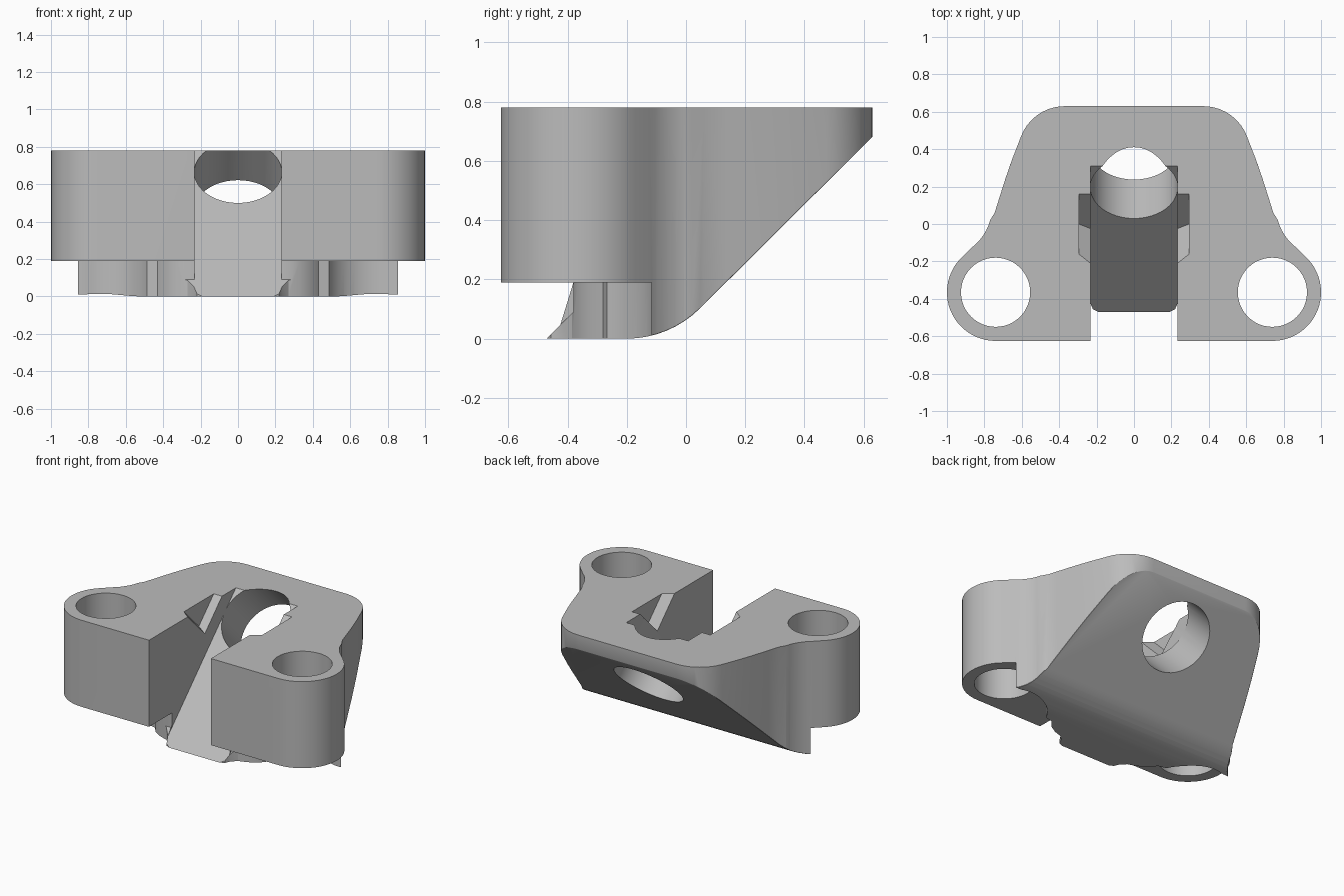
import bpy, bmesh
from math import sin, cos, pi, radians, sqrt
from mathutils import Vector, Matrix

old = bpy.data.objects.get("Cube")
if old:
    bpy.data.objects.remove(old, do_unlink=True)

grey = bpy.data.materials.new("plain grey")
grey.use_nodes = True
grey.diffuse_color = (0.5, 0.5, 0.5, 1)
grey.node_tree.nodes["Principled BSDF"].inputs["Base Color"].default_value = (0.5, 0.5, 0.5, 1)

X, Y, Z = Vector((1, 0, 0)), Vector((0, 1, 0)), Vector((0, 0, 1))
UP_RAMP = (Y + Z) / sqrt(2)      # along the ramp
OFF_RAMP = (Z - Y) / sqrt(2)     # square to the ramp


def prism(name, pts, u, v, w, lo, hi):
    """Extrude a profile drawn on axes u, v along axis w."""
    bm = bmesh.new()
    verts = [bm.verts.new(u * a + v * b + w * lo) for a, b in pts]
    face = bm.faces.new(verts)
    out = bmesh.ops.extrude_face_region(bm, geom=[face])
    moved = [g for g in out["geom"] if isinstance(g, bmesh.types.BMVert)]
    bmesh.ops.translate(bm, verts=moved, vec=w * (hi - lo))
    bmesh.ops.recalc_face_normals(bm, faces=bm.faces)
    mesh = bpy.data.meshes.new(name)
    bm.to_mesh(mesh)
    bm.free()
    mesh.materials.append(grey)
    ob = bpy.data.objects.new(name, mesh)
    bpy.context.scene.collection.objects.link(ob)
    return ob


def arc(cx, cy, r, start, end, n):
    angles = [radians(start + (end - start) * i / n) for i in range(n + 1)]
    return [(cx + r * cos(a), cy + r * sin(a)) for a in angles]


def mirrored(half):
    return half + [(-x, y) for x, y in reversed(half)]


def boolean(target, cutter, operation="DIFFERENCE"):
    bpy.context.view_layer.objects.active = target
    mod = target.modifiers.new("cut", "BOOLEAN")
    mod.operation = operation
    mod.solver = "EXACT"
    mod.object = cutter
    bpy.ops.object.modifier_apply(modifier=mod.name)
    bpy.data.objects.remove(cutter, do_unlink=True)


# Plan outline: rounded back, concave flanks, round ears
EAR = (0.74, -0.365)
TOP = 0.78
outline = arc(0.37, 0.38, 0.25, 90, 22, 10)
outline += [(0.65, 0.35), (0.685, 0.25), (0.72, 0.14), (0.745, 0.06)]
outline += arc(1.03, 0.09, 0.27, 195, 232, 6)
outline += arc(*EAR, 0.26, 48, -90, 24)
bracket = prism("bracket_body", mirrored(outline), X, Y, Z, 0, TOP)

# Sloping underside with a rounded heel
under = [(-1, 0)] + arc(-0.2, 0.35, 0.35, -90, -45, 8) + [(0.9, 0.95), (0.9, 1), (-1, 1)]
boolean(bracket, prism("underside", under, Y, Z, X, -1.5, 1.5), "INTERSECT")

# Chamfer round the underside
bm = bmesh.new()
bm.from_mesh(bracket.data)
bmesh.ops.remove_doubles(bm, verts=bm.verts, dist=0.0005)
rim = []
for e in bm.edges:
    if len(e.link_faces) == 2 and min(v.co.y for v in e.verts) > -0.2:
        nz = sorted(f.normal.z for f in e.link_faces)
        if nz[0] < -0.2 and abs(nz[1]) < 0.05:
            rim.append(e)
bmesh.ops.bevel(bm, geom=rim, offset=0.033, segments=1, affect="EDGES", clamp_overlap=True)
bm.to_mesh(bracket.data)
bm.free()

# Relief beneath the ears, swept round the ramp foot
foot = [(0.19, -0.47), (0.22, -0.455), (0.235, -0.42), (0.27, -0.385), (0.33, -0.365),
        (0.39, -0.33), (0.43, -0.28)]
foot += arc(0.74, -0.385, 0.28, 155, 75, 12)
relief = mirrored([(1.3, -0.9), (1.3, -0.13)] + foot[::-1])
boolean(bracket, prism("ear_relief", relief, X, Y, Z, -0.5, 0.19))

# Slot above the ramp, and clearance in front of the ramp foot
slot = [(-0.9, -0.43), (0.53, 1.0), (-0.9, 1.0)]
boolean(bracket, prism("ramp_slot", slot, Y, Z, X, -0.233, 0.233))
clearance = [(-0.9, -0.43), (-0.38, 0.09), (-0.38, 0.19), (-0.9, 0.19)]
boolean(bracket, prism("foot_clearance", clearance, Y, Z, X, -0.42, 0.42))

# Side grooves in the slot walls
groove = mirrored([(0.295, 1.2), (0.295, 0.438), (0.2, 0.385)])
boolean(bracket, prism("side_grooves", groove, X, UP_RAMP, OFF_RAMP, 0.438, 1.2))

# Bore square to the ramp
bore = arc(0, 0.86 / sqrt(2), 0.234, 0, 352.5, 47)
boolean(bracket, prism("ramp_bore", bore, X, UP_RAMP, OFF_RAMP, -0.5, 0.9))

# Upright holes through the ears
for side in (-1, 1):
    hole = arc(side * EAR[0], EAR[1], 0.185, 0, 352.5, 47)
    boolean(bracket, prism("ear_hole", hole, X, Y, Z, -0.5, 1.2))

# Smooth the curved walls, keep the corners crisp
bpy.ops.object.select_all(action="DESELECT")
bracket.select_set(True)
bpy.context.view_layer.objects.active = bracket
bpy.ops.object.shade_smooth_by_angle(angle=radians(25))
